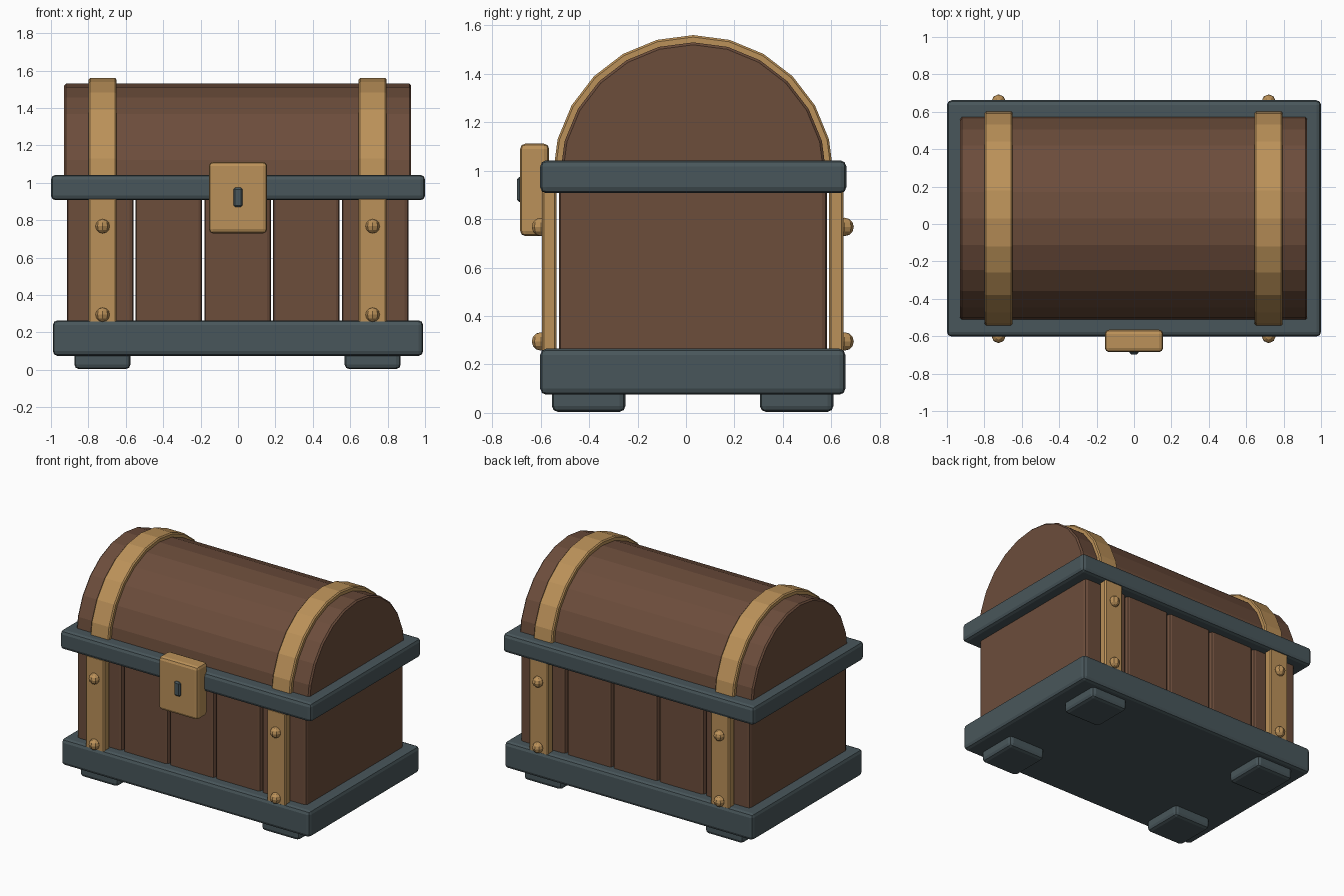
import bpy, bmesh, math
from mathutils import Matrix

if "Cube" in bpy.data.objects:
    bpy.data.objects.remove(bpy.data.objects["Cube"])


def material(name, rgb):
    m = bpy.data.materials.new(name)
    m.diffuse_color = (*rgb, 1)
    m.use_nodes = True
    m.node_tree.nodes["Principled BSDF"].inputs["Base Color"].default_value = m.diffuse_color
    return m


WOOD = material("brown wood", (0.150, 0.074, 0.044))
BRASS = material("brass", (0.500, 0.285, 0.100))
IRON = material("slate iron", (0.066, 0.094, 0.104))
CY = 0.03  # depth centre of the chest body


def finish(name, bm, mat, bevel=0.0, segments=2):
    bmesh.ops.recalc_face_normals(bm, faces=bm.faces)
    mesh = bpy.data.meshes.new(name)
    bm.to_mesh(mesh)
    bm.free()
    mesh.materials.append(mat)
    ob = bpy.data.objects.new(name, mesh)
    bpy.context.collection.objects.link(ob)
    if bevel:
        mod = ob.modifiers.new("rounded edges", 'BEVEL')
        mod.width, mod.segments = bevel, segments
        mod.limit_method, mod.angle_limit = 'ANGLE', math.radians(40)
    return ob


def box(name, x, y, z, mat, bevel=0.02, segments=2):
    """Box from (min, max) ranges on each axis."""
    bm = bmesh.new()
    bmesh.ops.create_cube(bm, size=1)
    for v in bm.verts:
        v.co = [r[0] + (c + 0.5) * (r[1] - r[0]) for c, r in zip(v.co, (x, y, z))]
    return finish(name, bm, mat, bevel, segments)


def arch(name, x, radius, mat, inner=0.0, bevel=0.01):
    """Half cylinder along x, or a half ring when inner is set."""
    def ring(r):
        return [(CY + r * math.cos(math.pi * i / 12), 0.98 + r * math.sin(math.pi * i / 12))
                for i in range(13)]
    pts = ring(radius) + (ring(inner)[::-1] if inner else [])
    bm = bmesh.new()
    face = bm.faces.new([bm.verts.new((x[0], y, z)) for y, z in pts])
    out = bmesh.ops.extrude_face_region(bm, geom=[face])
    for v in out["geom"]:
        if isinstance(v, bmesh.types.BMVert):
            v.co.x = x[1]
    return finish(name, bm, mat, bevel, 1)


# Body planks, with narrow gaps between them
for i in range(5):
    cx = (i - 2) * 0.3675 - 0.002
    box(f"body_plank_{i + 1}", (cx - 0.178, cx + 0.178), (-0.525, 0.582), (0.2, 0.95), WOOD)

# Iron base, rim and feet
box("base", (-0.99, 0.99), (-0.602, 0.658), (0.075, 0.265), IRON, 0.025)
box("rim", (-1.0, 1.0), (-0.602, 0.662), (0.907, 1.043), IRON, 0.025)
for sx, cx in (("left", -0.725), ("right", 0.72)):
    for sy, cy in (("front", -0.402), ("back", 0.457)):
        box(f"foot_{sy}_{sx}", (cx - 0.15, cx + 0.15), (cy - 0.152, cy + 0.152),
            (0.004, 0.12), IRON, 0.025)

# Arched lid
arch("lid", (-0.93, 0.926), 0.55, WOOD)

for side, cx in (("left", -0.724), ("right", 0.720)):
    xr = (cx - 0.075, cx + 0.075)
    # Brass hoop over the lid
    arch(f"lid_band_{side}", xr, 0.58, BRASS, inner=0.535, bevel=0.008)
    for end, yr, ry in (("front", (-0.595, -0.535), -0.599), ("back", (0.590, 0.650), 0.655)):
        # Upright strap and its rivets
        box(f"strap_{end}_{side}", xr, yr, (0.25, 0.92), BRASS, 0.008, 1)
        for level, z in (("low", 0.295), ("high", 0.768)):
            bm = bmesh.new()
            bmesh.ops.create_uvsphere(bm, u_segments=8, v_segments=6, radius=0.038,
                                      matrix=Matrix.Translation((cx, ry, z)))
            finish(f"rivet_{end}_{side}_{level}", bm, BRASS)

# Lock plate and keyhole
box("lock_plate", (-0.156, 0.156), (-0.685, -0.565), (0.73, 1.112), BRASS, 0.022)
box("keyhole", (-0.025, 0.025), (-0.698, -0.66), (0.87, 0.974), IRON, 0.01, 1)
